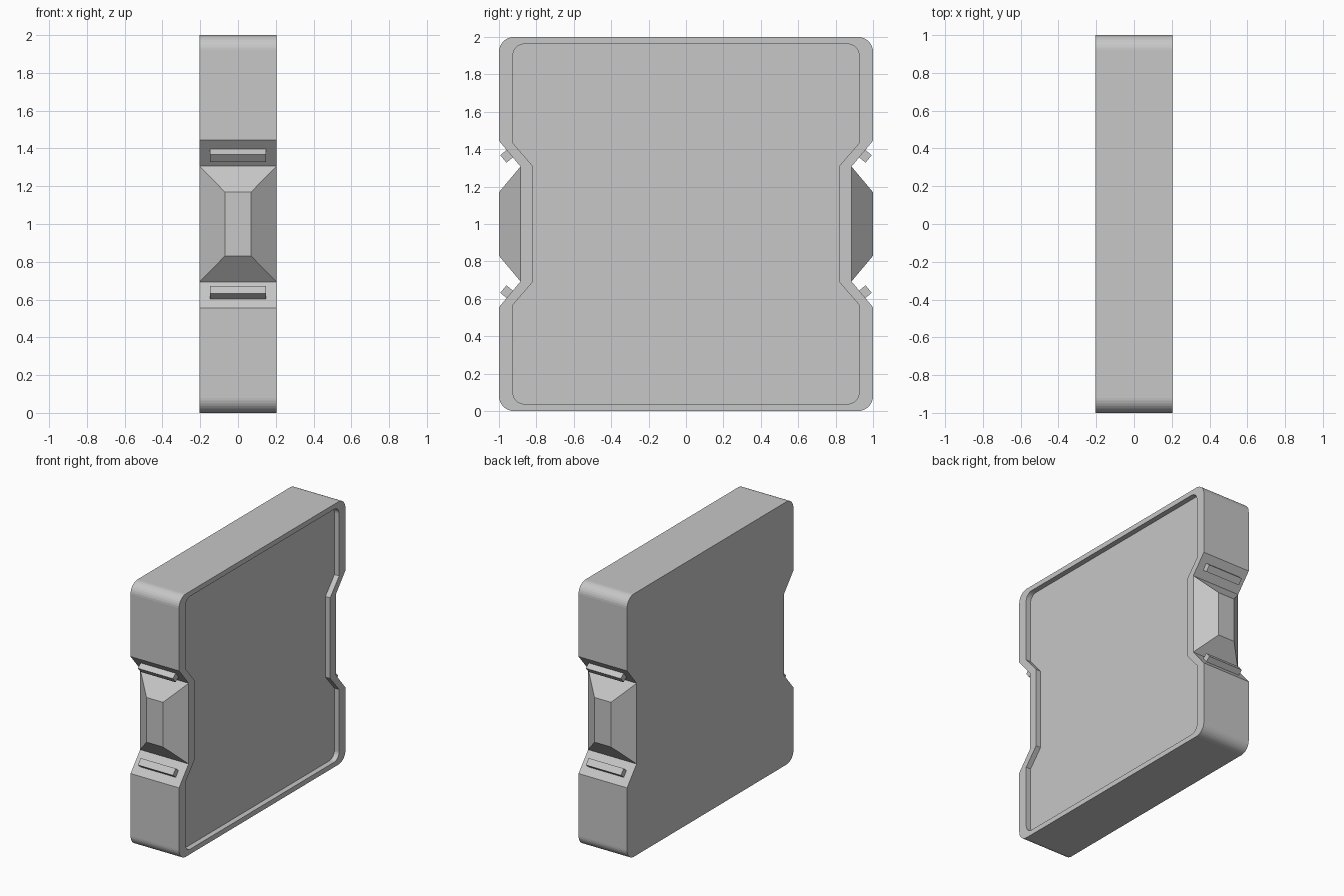
import bpy, bmesh, math
from mathutils import Matrix, Vector

if "Cube" in bpy.data.objects:
    bpy.data.objects.remove(bpy.data.objects["Cube"])

HALF = 0.204                                  # half thickness of the case
NOTCH_Y, NOTCH_Z, MOUTH_Z = 0.885, 0.307, 0.445   # side notch, heights from mid

grey = bpy.data.materials.new("light_grey")
grey.use_nodes = True
COLOUR = (0.57, 0.57, 0.57, 1)
grey.diffuse_color = COLOUR
grey.node_tree.nodes["Principled BSDF"].inputs["Base Color"].default_value = COLOUR


def finish(name, bm):
    bmesh.ops.recalc_face_normals(bm, faces=bm.faces)
    mesh = bpy.data.meshes.new(name)
    bm.to_mesh(mesh)
    bm.free()
    mesh.materials.append(grey)
    obj = bpy.data.objects.new(name, mesh)
    bpy.context.collection.objects.link(obj)
    return obj


def outline(side, top, radius, notch_y, mouth_z, steps=8):
    """Rounded rectangle with a tapered notch in both sides, as (y, z) pairs."""
    quarter = [(notch_y, NOTCH_Z), (side, mouth_z)]
    for i in range(steps + 1):
        a = math.pi / 2 * i / steps
        quarter.append((side - radius + radius * math.cos(a),
                        top - radius + radius * math.sin(a)))
    upper = quarter + [(-y, z) for y, z in reversed(quarter)]
    return upper + [(-y, -z) for y, z in upper]


def bridge(bm, a, b):
    for i in range(len(a)):
        j = (i + 1) % len(a)
        bm.faces.new((a[i], a[j], b[j], b[i]))


# Case: flat back, outer wall, raised rim and sunken panel
outer = outline(1, 1, 0.08, NOTCH_Y, MOUTH_Z)
inner = outline(0.925, 0.962, 0.06, 0.817, 0.432)
bm = bmesh.new()
loops = [[bm.verts.new((x, y, z + 1)) for y, z in pts] for x, pts in
         ((-HALF, outer), (HALF, outer), (HALF, inner), (HALF - 0.04, inner))]
for a, b in zip(loops, loops[1:]):
    bridge(bm, a, b)
bm.faces.new(loops[0])
bm.faces.new(loops[-1])
finish("case", bm)

slope = Vector((0, 1 - NOTCH_Y, MOUTH_Z - NOTCH_Z)).normalized()
normal = Vector((0, slope.z, -slope.y))
for side, label in ((-1, "front"), (1, "back")):
    # Tapered block filling the notch
    bm = bmesh.new()
    base, tip = [[bm.verts.new((sx * w, side * y, 1 + sz * h))
                  for sx, sz in ((-1, -1), (1, -1), (1, 1), (-1, 1))]
                 for w, y, h in ((HALF, NOTCH_Y, NOTCH_Z), (0.07, 1, 0.17))]
    bridge(bm, base, tip)
    bm.faces.new(tip)
    finish(label + "_block", bm)

    # Small bars standing on the two notch slopes
    for up, level in ((1, "upper"), (-1, "lower")):
        flip = Matrix.Diagonal((1, side, up))
        along, out = flip @ slope, flip @ normal
        centre = Vector((0, side * (1 + NOTCH_Y) / 2, 1 + up * (MOUTH_Z + NOTCH_Z) / 2))
        frame = Matrix((Vector((1, 0, 0)), along, out)).transposed().to_4x4()
        bm = bmesh.new()
        bmesh.ops.create_cube(bm, size=1, matrix=Matrix.Translation(centre + out * 0.017)
                              @ frame @ Matrix.Diagonal((0.295, 0.052, 0.054, 1)))
        finish(label + "_" + level + "_bar", bm)
